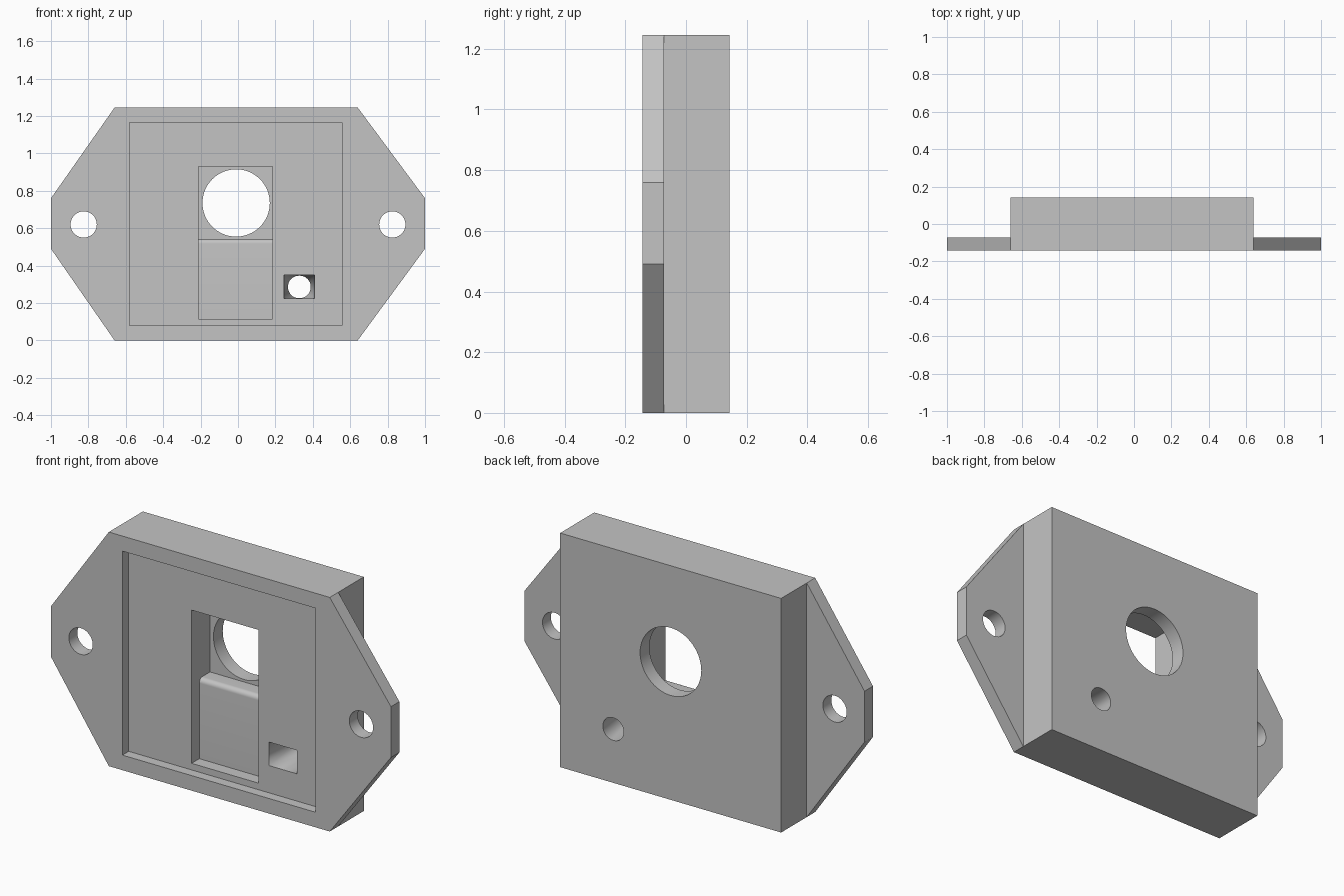
import bpy, bmesh
from math import sin, cos, pi, radians

cube = bpy.data.objects.get("Cube")
if cube:
    bpy.data.objects.remove(cube, do_unlink=True)

grey = bpy.data.materials.new("plain grey")
grey.use_nodes = True
COLOUR = (0.55, 0.55, 0.55, 1)
grey.diffuse_color = COLOUR
grey.node_tree.nodes["Principled BSDF"].inputs["Base Color"].default_value = COLOUR

FRONT, BACK, HEIGHT = -0.143, 0.143, 1.245
FLOOR = -0.09          # floor of the shallow front recess


def hull(name, points):
    """Convex solid around the given points."""
    bm = bmesh.new()
    verts = [bm.verts.new(p) for p in points]
    bmesh.ops.convex_hull(bm, input=verts)
    return finish(name, bm)


def extrude(name, outline, offset):
    """Closed outline of 3D points pushed along an offset."""
    bm = bmesh.new()
    face = bm.faces.new([bm.verts.new(p) for p in outline])
    out = bmesh.ops.extrude_face_region(bm, geom=[face])
    moved = [g for g in out["geom"] if isinstance(g, bmesh.types.BMVert)]
    bmesh.ops.translate(bm, verts=moved, vec=offset)
    return finish(name, bm)


def finish(name, bm):
    bmesh.ops.dissolve_limit(bm, angle_limit=0.001, verts=bm.verts, edges=bm.edges)
    bmesh.ops.recalc_face_normals(bm, faces=bm.faces)
    mesh = bpy.data.meshes.new(name)
    bm.to_mesh(mesh)
    bm.free()
    mesh.materials.append(grey)
    ob = bpy.data.objects.new(name, mesh)
    bpy.context.collection.objects.link(ob)
    return ob


def rect(x0, x1, z0, z1, y):
    return [(x0, y, z0), (x1, y, z0), (x1, y, z1), (x0, y, z1)]


def circle(x, z, r, y, n=48):
    return [(x + r * cos(2 * pi * i / n), y, z + r * sin(2 * pi * i / n)) for i in range(n)]


def along_y(name, outline, y_end):
    return extrude(name, outline, (0, y_end - outline[0][1], 0))


def combine(target, tool, operation):
    mod = target.modifiers.new(operation.lower(), "BOOLEAN")
    mod.operation, mod.solver, mod.object = operation, "EXACT", tool
    bpy.context.view_layer.objects.active = target
    bpy.ops.object.modifier_apply(modifier=mod.name)
    bpy.data.objects.remove(tool, do_unlink=True)


# Mounting plate with tapered ears, and the block behind it
L, R = -0.66, 0.64
plate_outline = [(L, FRONT, 0), (R, FRONT, 0), (1, FRONT, 0.49), (1, FRONT, 0.76),
                 (R, FRONT, HEIGHT), (L, FRONT, HEIGHT), (-1, FRONT, 0.76), (-1, FRONT, 0.49)]
housing = along_y("mounting_housing", plate_outline, -0.072)
combine(housing, along_y("rear_block", rect(L, R, 0, HEIGHT, -0.1), BACK), "UNION")

# Shallow rectangular recess in the front
combine(housing, along_y("recess_cutter", rect(-0.58, 0.555, 0.08, 1.165, -0.2), FLOOR),
        "DIFFERENCE")

# Stepped slot: shallow below, deep above, with a rounded step edge
r, step_y, step_z = 0.025, -0.025, 0.542
fillet = [(step_y + r - r * cos(a), step_z - r + r * sin(a))
          for a in (pi / 2 * i / 8 for i in range(9))]
profile = [(-0.2, 0.115), (step_y, 0.115)] + fillet + [(0.065, step_z), (0.065, 0.93), (-0.2, 0.93)]
combine(housing, extrude("slot_cutter", [(-0.21, y, z) for y, z in profile], (0.395, 0, 0)),
        "DIFFERENCE")

# Large round opening through the back wall
combine(housing, along_y("opening_cutter", circle(-0.01, 0.735, 0.18, 0, 64), 0.2), "DIFFERENCE")

# Funnel: rectangular mouth narrowing to a small round hole at the back
mouth = (0.245, 0.41, 0.225, 0.35)
funnel = hull("funnel_cutter", rect(*mouth, -0.2) + rect(*mouth, FLOOR)
              + circle(0.328, 0.286, 0.06, 0.15, 32))
combine(housing, funnel, "DIFFERENCE")

# Screw holes in the ears
for x in (-0.825, 0.825):
    combine(housing, along_y("screw_cutter", circle(x, 0.62, 0.07, -0.2), 0), "DIFFERENCE")

bpy.ops.object.select_all(action="DESELECT")
housing.select_set(True)
bpy.context.view_layer.objects.active = housing
bpy.ops.object.shade_smooth_by_angle(angle=radians(25))
